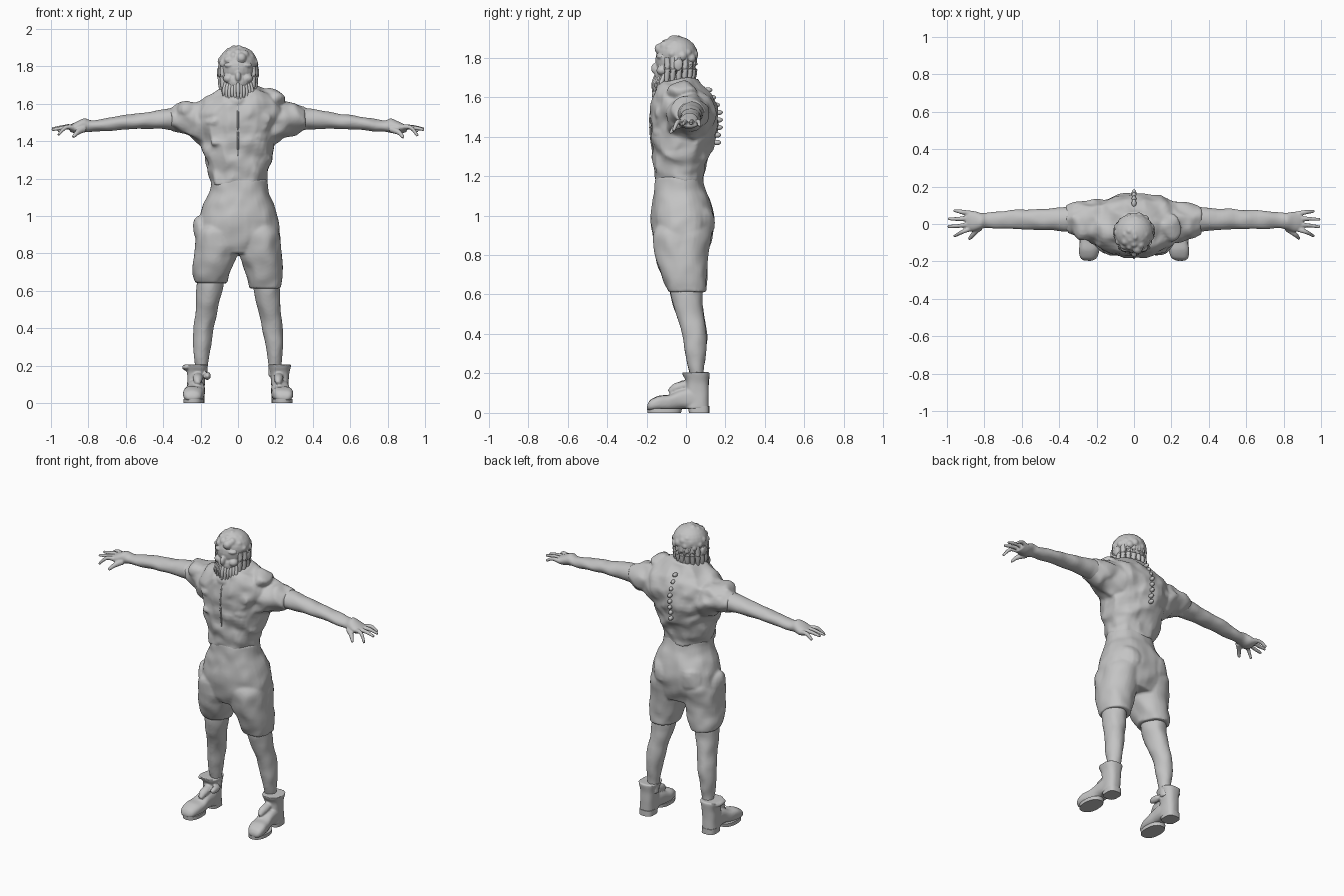
import bpy, bmesh, math, random
from mathutils import Vector, Matrix, noise

random.seed(4)
grey = bpy.data.materials.new("clay grey")
grey.diffuse_color = (0.55, 0.55, 0.55, 1)


def finish(bm, name, voxel=0, smooth=4, lumps=0, scale=14):
    """Turn a bmesh into an object; voxel fuses overlapping pieces."""
    for v in bm.verts:
        if lumps:
            v.co += noise.noise_vector(v.co * scale) * lumps
    bmesh.ops.recalc_face_normals(bm, faces=bm.faces)
    me = bpy.data.meshes.new(name)
    bm.to_mesh(me)
    bm.free()
    me.materials.append(grey)
    ob = bpy.data.objects.new(name, me)
    bpy.context.collection.objects.link(ob)
    bpy.ops.object.select_all(action='DESELECT')
    ob.select_set(True)
    bpy.context.view_layer.objects.active = ob
    if voxel:
        for p in me.polygons:
            p.use_smooth = True
        r = ob.modifiers.new("fuse", 'REMESH')
        r.mode, r.voxel_size, r.use_smooth_shade = 'VOXEL', voxel, True
        s = ob.modifiers.new("soften", 'SMOOTH')
        s.iterations, s.factor = smooth, 0.5
    else:
        bpy.ops.object.shade_smooth_by_angle(angle=math.radians(45))
    return ob


def spline(rows, steps):
    """Catmull-Rom through rows of numbers."""
    rows = [Vector(r) for r in rows]
    out = []
    for i in range(len(rows) - 1):
        a, b, c, d = rows[max(i - 1, 0)], rows[i], rows[i + 1], rows[min(i + 2, len(rows) - 1)]
        for k in range(steps):
            t = k / steps
            out.append(b + (c - a) * (t / 2) + (2 * a - 5 * b + 4 * c - d) * (t * t / 2)
                       + (3 * b - a - 3 * c + d) * (t ** 3 / 2))
    return out + [rows[-1]]


def skin(bm, rings):
    rings = [[bm.verts.new(p) for p in r] for r in rings]
    n = len(rings[0])
    for a, b in zip(rings, rings[1:]):
        for i in range(n):
            bm.faces.new((a[i], a[(i + 1) % n], b[(i + 1) % n], b[i]))
    bm.faces.new(rings[0])
    bm.faces.new(rings[-1])


def loft(bm, axis, rows, side=1, power=2.0, n=36, steps=5):
    """Rows are (position, min, max, min, max) across the axis."""
    rings = []
    for p, a0, a1, b0, b1 in spline(rows, steps):
        ring = []
        for i in range(n):
            t = 2 * math.pi * i / n
            c, s = math.cos(t), math.sin(t)
            a = (a0 + a1) / 2 + (a1 - a0) / 2 * math.copysign(abs(c) ** (2 / power), c)
            b = (b0 + b1) / 2 + (b1 - b0) / 2 * math.copysign(abs(s) ** (2 / power), s)
            x, y, z = {'x': (p, a, b), 'y': (a, p, b), 'z': (a, b, p)}[axis]
            ring.append((x * side, y, z))
        rings.append(ring)
    skin(bm, rings)


def blob(bm, c, r, seg=16):
    bmesh.ops.create_uvsphere(bm, u_segments=seg, v_segments=seg // 2 + 2, radius=1,
                              matrix=Matrix.Translation(c) @ Matrix.Diagonal((*r, 1)))


def tube(bm, pts, n=10):
    """Points are (x, y, z, radius)."""
    pts = spline(pts, 4)
    rings = []
    for i, p in enumerate(pts):
        d = (pts[min(i + 1, len(pts) - 1)] - pts[max(i - 1, 0)]).to_3d().normalized()
        q = d.to_track_quat('Z', 'Y')
        rings.append([p.to_3d() + q @ Vector((math.cos(2 * math.pi * k / n), math.sin(2 * math.pi * k / n), 0)) * p[3]
                      for k in range(n)])
    skin(bm, rings)


# jacket: trunk, shoulders and short sleeves
bm = bmesh.new()
loft(bm, 'z', [(1.17, -.145, .15, -.155, .085), (1.22, -.155, .158, -.16, .09), (1.30, -.178, .18, -.168, .125),
               (1.40, -.20, .20, -.18, .15), (1.50, -.235, .235, -.18, .16), (1.58, -.235, .25, -.168, .145),
               (1.64, -.15, .20, -.15, .10), (1.69, -.09, .11, -.12, .06)], power=2.3)
for s in (1, -1):
    loft(bm, 'x', [(.12, -.12, .13, 1.37, 1.62), (.20, -.11, .125, 1.385, 1.62), (.26, -.095, .115, 1.42, 1.61),
                   (.32, -.065, .105, 1.445, 1.595), (.36, -.05, .092, 1.46, 1.575)], side=s)
blob(bm, (.19, -.02, 1.63), (.06, .08, .045))
blob(bm, (-.27, 0, 1.56), (.06, .09, .05))
for x, z in ((-.12, 1.5), (.12, 1.52), (-.1, 1.4), (.1, 1.42), (0, 1.62)):
    blob(bm, (x, -.13, z), (.055, .04, .035))
finish(bm, "jacket", .008, 3, .022)

# shorts: hips, two legs, side pockets
bm = bmesh.new()
loft(bm, 'z', [(.80, -.20, .20, -.135, .10), (.88, -.225, .225, -.165, .13), (.98, -.21, .215, -.175, .145),
               (1.06, -.185, .19, -.17, .13), (1.13, -.15, .162, -.163, .095), (1.2, -.145, .152, -.155, .08)],
     power=2.3)
for s in (1, -1):
    low = .61 if s > 0 else .64
    loft(bm, 'z', [(low, .062, .232, -.09, .10), (.70, .04, .24, -.125, .107), (.80, .004, .235, -.155, .108),
                   (.90, .0, .225, -.165, .13), (.95, .01, .20, -.15, .12)], side=s, power=2.3)
    blob(bm, (.09 * s, .07, .97), (.09, .075, .1))
blob(bm, (-.205, -.04, .93), (.035, .07, .07))
finish(bm, "shorts", .008, 3, .009)

# bare legs
for s, side in ((1, "right"), (-1, "left")):
    bm = bmesh.new()
    loft(bm, 'z', [(.14, .165, .23, .025, .09), (.2, .163, .23, .02, .09), (.3, .147, .24, -.005, .10),
                   (.4, .13, .24, -.02, .105), (.5, .108, .228, -.05, .09), (.6, .085, .225, -.08, .08),
                   (.7, .07, .22, -.08, .08)], side=s)
    finish(bm, side + "_leg", .008, 3, .006)

# arms with hands and splayed fingers
for s, side in ((1, "right"), (-1, "left")):
    bm = bmesh.new()
    loft(bm, 'x', [(.25, -.05, .10, 1.44, 1.59), (.40, -.037, .087, 1.465, 1.57), (.50, -.03, .08, 1.465, 1.552),
                   (.60, -.027, .076, 1.463, 1.54), (.70, -.025, .07, 1.455, 1.525), (.78, -.02, .062, 1.45, 1.51),
                   (.82, -.03, .06, 1.445, 1.52), (.86, -.04, .068, 1.44, 1.505), (.90, -.035, .065, 1.45, 1.485)],
         side=s)
    for y0, tx, ty, tz in ((.055, .965, .07, 1.45), (.03, .995, .025, 1.465), (.002, .995, -.015, 1.46),
                           (-.022, .962, -.065, 1.43)):
        tube(bm, [(.87 * s, y0, 1.47, .015), (.92 * s, (y0 + ty) / 2, 1.475, .012),
                  (tx * s, ty, tz, .008)])
    tube(bm, [(.82 * s, -.02, 1.465, .018), (.86 * s, -.055, 1.445, .014), (.885 * s, -.08, 1.42, .008)])
    finish(bm, side + "_arm", .005, 2, .005)

# ankle boots: shaft, foot, flared cuff, tongue, sole and heel
for s, side in ((1, "right"), (-1, "left")):
    bm = bmesh.new()
    loft(bm, 'z', [(.02, .18, .272, .0, .115), (.08, .178, .272, .0, .115), (.15, .175, .272, .0, .115),
                   (.19, .165, .28, -.015, .12), (.205, .16, .285, -.02, .12)], side=s, power=2.6)
    loft(bm, 'y', [(-.195, .225, .27, .02, .04), (-.18, .20, .288, .012, .065), (-.14, .185, .295, .012, .085),
                   (-.09, .178, .288, .012, .092), (-.03, .178, .275, .02, .115), (.05, .18, .272, .02, .13)],
         side=s, power=2.6)
    tube(bm, [(.215 * s, -.085, .105, .012), (.215 * s, -.05, .128, .025), (.215 * s, .0, .14, .025)])
    if s < 0:
        blob(bm, (-.165, .0, .145), (.02, .045, .022))
        blob(bm, (-.275, .04, .19), (.025, .05, .016))
    finish(bm, side + "_boot", .006, 2, .004)
    bm = bmesh.new()
    loft(bm, 'z', [(0, .185, .292, -.195, -.025), (.022, .185, .292, -.197, -.02)], side=s, power=2.3, steps=1)
    loft(bm, 'z', [(0, .18, .272, .015, .118), (.035, .18, .272, .01, .118)], side=s, power=3, steps=1)
    finish(bm, side + "_sole")

# head: skull, neck, brow, cheeks, nose, jaw, ears
bm = bmesh.new()
blob(bm, (0, -.05, 1.79), (.098, .105, .105), 24)
blob(bm, (0, -.085, 1.715), (.07, .075, .07))
loft(bm, 'z', [(1.58, -.075, .075, -.10, .06), (1.66, -.065, .065, -.10, .05), (1.76, -.065, .065, -.10, .04)])
blob(bm, (0, -.155, 1.745), (.016, .022, .028))
for s in (1, -1):
    blob(bm, (.04 * s, -.125, 1.805), (.035, .025, .014))
    blob(bm, (.05 * s, -.12, 1.735), (.03, .03, .025))
    blob(bm, (.037 * s, -.128, 1.772), (.015, .014, .012))
    blob(bm, (.102 * s, -.04, 1.765), (.012, .025, .032))
finish(bm, "head", .005, 2)

# curly hair lumps with a knot above the brow
bm = bmesh.new()
blob(bm, (0, -.045, 1.815), (.104, .102, .093), 24)
for i in range(46):
    t, h = i * 2.4, i / 45
    k = math.sqrt(max(0, 1 - h * h))
    y = -.05 + .095 * k * math.sin(t)
    z = 1.79 + .1 * h
    if y > -.1 or z > 1.83:
        blob(bm, (.09 * k * math.cos(t), y, z), [random.uniform(.018, .028) for _ in range(3)], 10)
blob(bm, (.018, -.13, 1.845), (.028, .03, .028))
finish(bm, "hair", .006, 2)

# hanging locks at the sides and nape
bm = bmesh.new()
for i in range(13):
    t = math.radians(-30 + 20 * i)
    x, y = .092 * math.cos(t), -.05 + .09 * math.sin(t)
    tube(bm, [(x, y, 1.80, .016), (x * 1.02, y, 1.72, .016), (x * .95, y - .01, 1.645 + random.uniform(-.02, .02), .005)], 8)
finish(bm, "hair_locks")

# beard strands
bm = bmesh.new()
for i in range(11):
    x = -.075 + .015 * i
    y = -.158 + abs(x) * .5
    tip = 1.59 + abs(x) * .5 + random.uniform(-.02, .02)
    tube(bm, [(x * .8, y + .015, 1.725, .010), (x, y - .005, 1.67, .011), (x * 1.05, y - .008, tip, .003)], 8)
finish(bm, "beard")

# front seam cord
bm = bmesh.new()
tube(bm, [(0, -.16, 1.61, .005), (0, -.181, 1.5, .005), (0, -.178, 1.4, .005), (0, -.168, 1.32, .003)], 8)
finish(bm, "front_cord")

# row of knobs down the spine
bm = bmesh.new()
for i in range(8):
    z = 1.37 + .038 * i
    y = .165 - .5 * max(0, z - 1.53)
    if i < 2:
        y -= .008
    blob(bm, (0, y, z), (.013, .022, .013), 10)
finish(bm, "spine_knobs")
